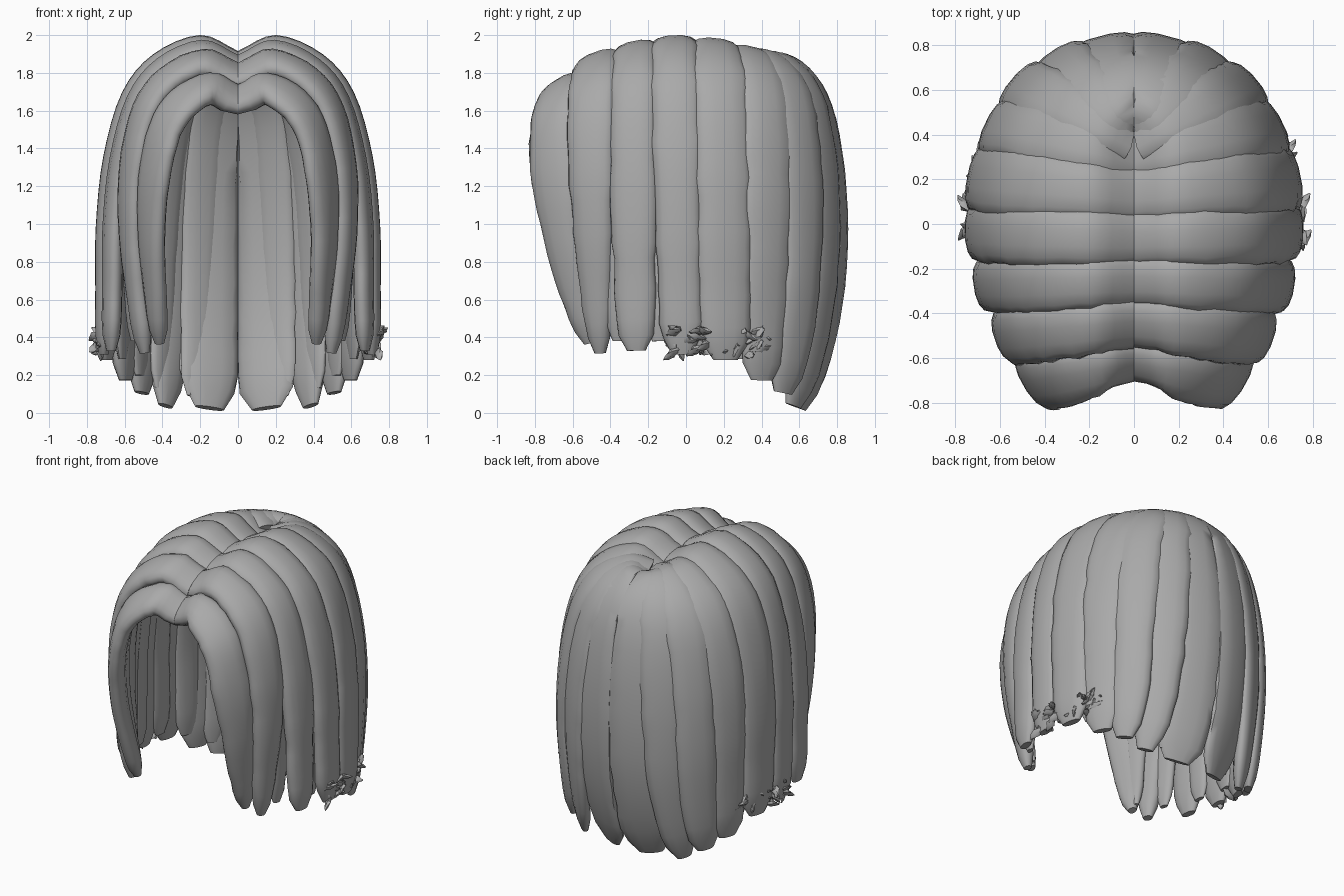
import bpy, math, random
from mathutils import Vector

random.seed(4)
if "Cube" in bpy.data.objects:
    bpy.data.objects.remove(bpy.data.objects["Cube"])

grey = bpy.data.materials.new("hair_grey")
grey.use_nodes = True
colour = (0.4, 0.4, 0.4, 1)
grey.diffuse_color = colour
grey.node_tree.nodes["Principled BSDF"].inputs["Base Color"].default_value = colour

# Shared fall of a lock: share of its reach, share of its height
FALL = [(0, .95), (.27, 1), (.6, .94), (.82, .82), (.95, .62), (1, .4), (1, .2), (1, 0)]
SIDES = 14


def smooth_path(points, steps=4):
    """Catmull-Rom samples through the points."""
    p = [points[0] * 2 - points[1]] + points + [points[-1] * 2 - points[-2]]
    out = []
    for i in range(1, len(p) - 2):
        a, b, c, d = p[i - 1:i + 3]
        for k in range(steps):
            t = k / steps
            out.append((b * 2 + (c - a) * t + (a * 2 - b * 5 + c * 4 - d) * t ** 2
                        + (b * 3 - a - c * 3 + d) * t ** 3) / 2)
    return out + [points[-1]]


def make_mesh(name, verts, faces):
    mesh = bpy.data.meshes.new(name)
    mesh.from_pydata(verts, [], faces)
    mesh.materials.append(grey)
    obj = bpy.data.objects.new(name, mesh)
    bpy.context.collection.objects.link(obj)
    bpy.ops.object.select_all(action="DESELECT")
    obj.select_set(True)
    bpy.context.view_layer.objects.active = obj
    bpy.ops.object.mode_set(mode="EDIT")
    bpy.ops.mesh.select_all(action="SELECT")
    bpy.ops.mesh.normals_make_consistent(inside=False)
    bpy.ops.object.mode_set(mode="OBJECT")
    bpy.ops.object.shade_smooth_by_angle(angle=math.radians(50))


def lock(name, side, part_y, side_y, tip_y, reach, tip_x, top, tip, width, root_w, tip_w, thick=.065):
    """A puffy flattened strand from the parting, over the head and down."""
    back = part_y > .33
    points = []
    for fx, fz in FALL:
        drop = (1 - fz) ** (4 if back else 2)
        if back and fx == 0:
            fz = .98
        x = fx * (reach + (tip_x - reach) * drop)
        y = part_y + (side_y - part_y) * fx + (tip_y - side_y) * drop
        points.append(Vector((x, y, tip + (top - tip) * fz)))
    path = smooth_path(points)
    n = len(path)
    verts, faces = [], []
    for i, p in enumerate(path):
        f = i / (n - 1)
        along = (path[min(i + 1, n - 1)] - path[max(i - 1, 0)]).normalized()
        turn = .7 if p.y > 0 else .75 - .35 * min(1, 2 * f)
        out = Vector((p.x, p.y * turn, max(0, p.z - 1.1)))
        out = (out - along * out.dot(along)).normalized()
        across = along.cross(out)
        if not back:
            # Keep the root square to the parting
            across.x *= min(1, f / .25)
            across.normalize()
        w = width * (root_w + (1 - root_w) * min(1, f / .35))
        w *= 1 + (tip_w - 1) * max(0, (f - .5) / .5) ** 1.3
        w *= 1 + random.uniform(-.05, .05)
        t = thick * (1 - .25 * f)
        # Rounded end
        if i >= n - 2:
            shrink = .9 if i == n - 2 else .5
            w, t = w * shrink, t * shrink
        centre = p - out * thick * (1 - .25 * f)
        for k in range(SIDES):
            a = math.tau * k / SIDES
            c, s = math.cos(a), math.sin(a)
            v = centre + across * math.copysign(abs(c) ** .8, c) * w + out * s * t
            x = 0 if i == 0 and not back else max(v.x, 0)
            verts.append((x * side, v.y, v.z))
    for i in range(n - 1):
        for k in range(SIDES):
            a, b = i * SIDES + k, i * SIDES + (k + 1) % SIDES
            faces.append((a, b, b + SIDES, a + SIDES))
    faces.append(tuple(range(SIDES)))
    faces.append(tuple(range((n - 1) * SIDES, n * SIDES)))
    make_mesh(name, verts, faces)


def frayed_tips(name, side):
    """Small crumpled tufts at the ends of the side locks."""
    verts, faces = [], []
    for _ in range(34):
        y = random.uniform(-.08, .42)
        base = Vector((random.uniform(.7, .76) - max(0, y - .1) * .3, y, random.uniform(.31, .45)))
        axis = Vector((random.uniform(-.3, .7), random.uniform(-1, 1), random.uniform(-1, .4))).normalized()
        u = axis.orthogonal().normalized()
        v = axis.cross(u)
        start = len(verts)
        for shift, r in ((-.04, .012), (0, .03), (.035, .02), (.06, .004)):
            for k in range(5):
                a = math.tau * k / 5 + shift * 20
                q = base + axis * shift + (u * math.cos(a) + v * math.sin(a) * .6) * r
                verts.append((q.x * side, q.y, q.z))
        for i in range(3):
            for k in range(5):
                a, b = start + i * 5 + k, start + i * 5 + (k + 1) % 5
                faces.append((a, b, b + 5, a + 5))
        faces.append(tuple(range(start, start + 5)))
        faces.append(tuple(range(start + 15, start + 20)))
    make_mesh(name, verts, faces)


# part_y, side_y, tip_y, reach, tip_x, top, tip, width, root share, tip share
LOCKS = {
    "fringe_lock": (-.65, -.76, -.53, .53, .46, 1.77, .36, .14, .8, .4),
    "temple_lock": (-.47, -.53, -.47, .665, .54, 1.91, .31, .135, .9, .45),
    "front_side_lock": (-.27, -.29, -.27, .71, .72, 1.97, .33, .13, .9, .75),
    "middle_side_lock": (-.07, -.05, -.02, .75, .76, 2.0, .31, .135, .9, .8),
    "rear_side_lock": (.14, .21, .22, .745, .74, 1.985, .28, .155, .8, .85),
    "behind_ear_lock": (.31, .47, .42, .68, .64, 1.94, .17, .145, .8, .85),
    "outer_back_lock": (.37, .66, .54, .55, .55, 1.92, .1, .145, .7, .75),
    "mid_back_lock": (.39, .79, .6, .37, .42, 1.91, .03, .145, .7, .7),
    "centre_back_lock": (.4, .86, .64, .16, .17, 1.905, .01, .17, .8, .95),
}

for side, word in ((1, "left"), (-1, "right")):
    for part, values in LOCKS.items():
        lock(f"{word}_{part}", side, *values)
    frayed_tips(f"{word}_frayed_tips", side)
    # Thin inner strands behind the gaps
    rows = list(LOCKS.values())
    for i in range(len(rows) - 1):
        mid = [(a + b) / 2 for a, b in zip(rows[i], rows[i + 1])]
        mid[3] -= .05
        mid[4] -= .05
        mid[5] -= .06
        mid[6] += .06
        mid[7] *= .7
        mid[1] *= .95
        lock(f"{word}_inner_strand_{i + 1}", side, *mid, thick=.04)
